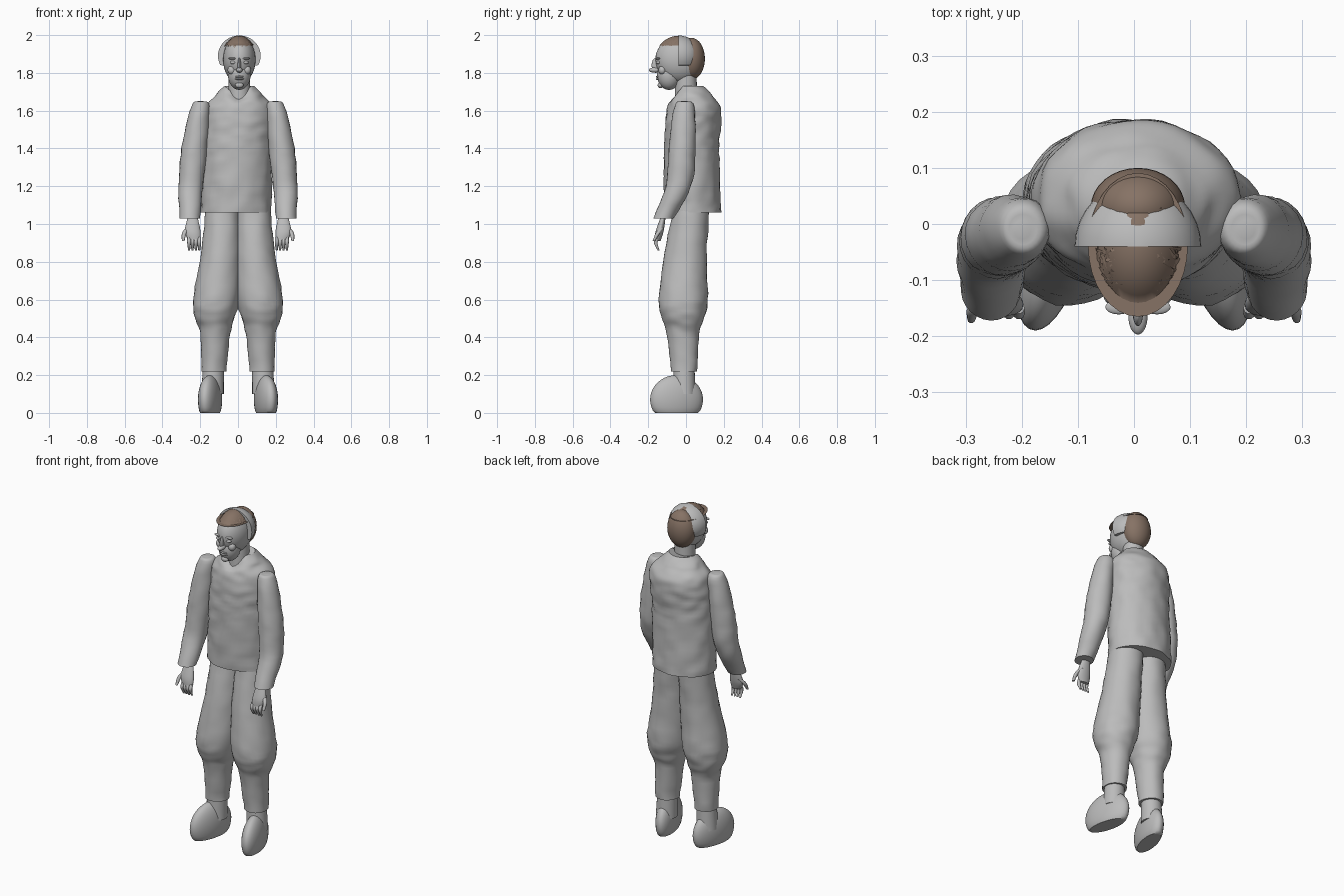
import bpy, bmesh, math, random
from mathutils import Vector, noise

random.seed(4)
cube = bpy.data.objects.get("Cube")
if cube:
    bpy.data.objects.remove(cube)


def material(name, rgb):
    m = bpy.data.materials.new(name)
    m.use_nodes = True
    m.diffuse_color = (*rgb, 1)
    m.node_tree.nodes["Principled BSDF"].inputs["Base Color"].default_value = (*rgb, 1)
    return m


GREY = material("plain grey", (0.5, 0.5, 0.5))
BROWN = material("hair brown", (0.24, 0.17, 0.13))


def finish(name, bm, mat):
    bmesh.ops.recalc_face_normals(bm, faces=bm.faces)
    mesh = bpy.data.meshes.new(name)
    bm.to_mesh(mesh)
    bm.free()
    mesh.materials.append(mat)
    ob = bpy.data.objects.new(name, mesh)
    bpy.context.collection.objects.link(ob)
    bpy.ops.object.select_all(action="DESELECT")
    ob.select_set(True)
    bpy.context.view_layer.objects.active = ob
    bpy.ops.object.shade_smooth_by_angle(angle=math.radians(50))


def blend(rows, steps):
    # Catmull-Rom blend between neighbouring cross-sections
    last = len(rows) - 1
    for i in range(last):
        before, start, end, after = (rows[min(max(i + k, 0), last)] for k in (-1, 0, 1, 2))
        for s in range(steps):
            t = s / steps
            yield start + t / 2 * (end - before + t * (2 * before - 5 * start + 4 * end - after
                                                       + t * (3 * (start - end) + after - before)))
    yield rows[last]


def tube(name, rows, depth=1, side=1, sides=24, steps=6, rough=0, shape=None):
    # Upright tube; each row is x, y, z and half width, and depth scales it front to back
    bm = bmesh.new()
    rings = []
    for x, y, z, radius in blend([Vector(row) for row in rows], steps):
        ring = []
        for k in range(sides):
            angle = math.tau * k / sides
            out = Vector((math.cos(angle), depth * math.sin(angle), 0))
            p = Vector((x, y, z)) + out * radius
            p += out * rough * noise.noise(Vector((p.x, p.y, p.z * 1.5)) * 15)
            if shape:
                p = shape(p)
            ring.append(bm.verts.new((side * p.x, p.y, p.z)))
        rings.append(ring)
    for lower, upper in zip(rings, rings[1:]):
        for k in range(sides):
            bm.faces.new((lower[k - 1], lower[k], upper[k], upper[k - 1]))
    bm.faces.new(rings[0])
    bm.faces.new(rings[-1])
    finish(name, bm, GREY)


def ball(name, centre, size, mat=GREY, side=1, front=-1, floor=0, splay=0):
    # Ellipsoid cut flat at a front plane and a floor, optionally turned outwards
    bm = bmesh.new()
    bmesh.ops.create_uvsphere(bm, u_segments=32, v_segments=20, radius=1)
    for v in bm.verts:
        p = Vector(centre) + v.co * Vector(size)
        p.x -= splay * (p.y - centre[1])
        v.co = (MIDDLE + side * p.x, max(p.y, front), max(p.z, floor))
    finish(name, bm, mat)


MIDDLE = 0


# Tunic with a V neckline
def neckline(p):
    if p.y < 0:
        p.z -= max(0, p.z - 1.64) * max(0, 0.7 - abs(p.x) * 10)
    return p


tube("tunic", [(-.012, .035, 1.06, .187), (-.005, .03, 1.4, .183), (.005, .042, 1.6, .18),
               (.005, .035, 1.68, .13), (.005, .025, 1.73, .08)],
     depth=.8, sides=48, steps=12, rough=.009, shape=neckline)

# Limbs, mirrored
for side, word in ((1, "left"), (-1, "right")):
    tube(word + "_sleeve", [(.2, -.01, 1.65, .015), (.2, -.01, 1.62, .05), (.23, -.02, 1.4, .068),
                            (.25, -.04, 1.2, .065), (.255, -.12, 1.03, .052)],
         depth=1.05, side=side, rough=.005)
    tube(word + "_palm", [(.24, -.12, 1.04, .025), (.24, -.14, .96, .042), (.23, -.15, .91, .03)],
         depth=.5, side=side)
    for i in range(4):
        x = .205 + i * .018
        tube(f"{word}_finger_{i + 1}", [(x, -.15, .93, .01), (x, -.16, .9, .01), (x, -.145, .86, .005)],
             side=side, sides=10)
    tube(word + "_thumb", [(.265, -.13, .98, .012), (.285, -.15, .95, .012), (.29, -.17, .91, .007)],
         side=side, sides=10)
    # Baggy trouser leg gathered below the knee
    tube(word + "_trouser_leg", [(.08, .03, 1.1, .09), (.09, 0, .85, .105), (.115, -.015, .6, .122),
                                 (.123, -.015, .5, .105), (.12, -.015, .42, .08), (.128, -.01, .22, .065)],
         depth=1.06, side=side, sides=32, rough=.006)
    # Soft boot with a flat sole and toes turned out
    tube(word + "_boot_shaft", [(.13, -.01, .25, .055), (.135, -.01, .1, .06)], side=side)
    ball(word + "_boot_foot", (.148, -.05, .07), (.058, .14, .13), side=side, splay=.2)

# Neck, skull and face, all about the head's own centre line
MIDDLE = .007
tube("neck", [(MIDDLE, 0, 1.64, .06), (MIDDLE, 0, 1.82, .055)])
ball("skull", (0, -.035, 1.87), (.086, .127, .125))
ball("jaw", (0, -.09, 1.79), (.06, .064, .08))
ball("nose_bridge", (0, -.16, 1.84), (.009, .022, .04))
ball("nose_tip", (0, -.165, 1.815), (.017, .032, .014))
for lip, z in (("upper_lip", 1.78), ("lower_lip", 1.768)):
    ball(lip, (0, -.145, z), (.024, .015, .006))
ball("chin", (0, -.135, 1.735), (.022, .015, .016))
for side, word in ((1, "left"), (-1, "right")):
    ball(word + "_eye", (.033, -.146, 1.855), (.016, .012, .009), side=side)
    ball(word + "_brow", (.034, -.148, 1.876), (.024, .013, .006), side=side)
    ball(word + "_cheek", (.04, -.125, 1.815), (.022, .021, .024), side=side)

# Half-dome band over the crown, and the hair before and behind it
ball("crown_band", (0, -.04, 1.89), (.113, .115, .108), front=-.04, floor=1.84)
ball("front_hair", (0, -.037, 1.87), (.089, .128, .127), BROWN, floor=1.945)
ball("back_hair", (0, .03, 1.875), (.084, .07, .11), BROWN)

# Thin hair tufts lying over the skull
bm = bmesh.new()
while len(bm.faces) < 340:
    out, spin = (Vector([random.uniform(-1, 1) for axis in "xyz"]).normalized() for each in "ab")
    if not (out.y < -.1 and out.z > .55 or out.y > .55 and out.z > -.75):
        continue
    root = Vector((MIDDLE, -.03, 1.885)) + out * Vector((.09, .127, .109))
    flow = out.cross(spin).normalized()
    wide = (out.cross(flow) + out * random.uniform(-.4, .4)) * .003
    flow *= random.uniform(.01, .017)
    corners = (root - flow - wide, root - flow + wide, root + flow + wide / 3, root + flow - wide / 3)
    bm.faces.new([bm.verts.new(p) for p in corners])
finish("hair_tufts", bm, BROWN)
